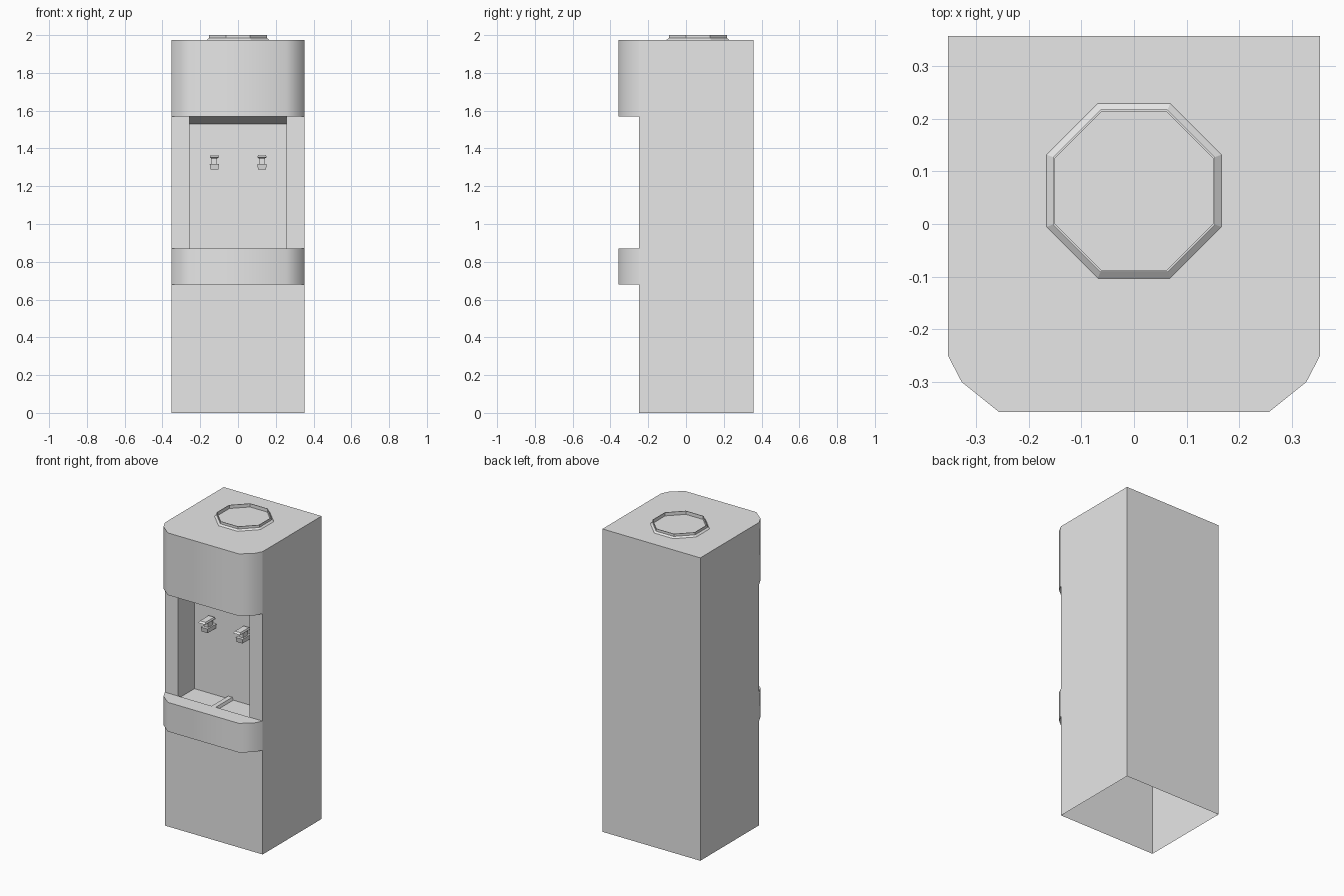
import bpy
import bmesh
import math

if "Cube" in bpy.data.objects:
    bpy.data.objects.remove(bpy.data.objects["Cube"])

grey = bpy.data.materials.new("light_grey")
grey.diffuse_color = (0.8, 0.8, 0.8, 1)
grey.use_nodes = True
grey.node_tree.nodes["Principled BSDF"].inputs["Base Color"].default_value = grey.diffuse_color

W, FRONT, BACK, TOP = 0.353, -0.25, 0.357, 1.975
TRAY_TOP, HOOD_LOW = 0.87, 1.57


def make(name, verts, faces, smooth=False):
    mesh = bpy.data.meshes.new(name)
    mesh.from_pydata(verts, [], faces)
    bm = bmesh.new()
    bm.from_mesh(mesh)
    bmesh.ops.recalc_face_normals(bm, faces=bm.faces)
    bm.to_mesh(mesh)
    bm.free()
    mesh.materials.append(grey)
    obj = bpy.data.objects.new(name, mesh)
    bpy.context.collection.objects.link(obj)
    if smooth:
        bpy.ops.object.select_all(action='DESELECT')
        obj.select_set(True)
        bpy.context.view_layer.objects.active = obj
        bpy.ops.object.shade_smooth_by_angle(angle=math.radians(45))
    return obj


def loft(name, rings, cap_start=True, cap_end=True, smooth=False):
    """Join equal-length closed rings of points with quads."""
    n = len(rings[0])
    verts = [p for r in rings for p in r]
    faces = [(k * n + i, k * n + (i + 1) % n, (k + 1) * n + (i + 1) % n, (k + 1) * n + i)
             for k in range(len(rings) - 1) for i in range(n)]
    if cap_start:
        faces.append(tuple(range(n)))
    if cap_end:
        faces.append(tuple(range(len(verts) - n, len(verts))))
    return make(name, verts, faces, smooth)


def rect(cx, hw, y0, y1, z):
    return [(cx - hw, y0, z), (cx + hw, y0, z), (cx + hw, y1, z), (cx - hw, y1, z)]


# cabinet: open underneath, with the dispensing alcove in its front
H, DEEP, FLOOR = 0.258, -0.08, 0.853
verts = rect(0, W, FRONT, BACK, 0) + rect(0, W, FRONT, BACK, TOP)      # 0-3, 4-7
verts += [(-H, FRONT, TRAY_TOP), (H, FRONT, TRAY_TOP),                 # 8-11 opening
          (H, FRONT, HOOD_LOW), (-H, FRONT, HOOD_LOW)]
verts += rect(0, H, FRONT, DEEP, FLOOR)                                # 12-15 floor
verts += [(H, DEEP, 1.53), (-H, DEEP, 1.53)]                           # 16-17 ceiling back
faces = [(1, 2, 6, 5), (2, 3, 7, 6), (3, 0, 4, 7), (4, 5, 6, 7),
         (0, 1, 9, 8), (1, 5, 10, 9), (5, 4, 11, 10), (4, 0, 8, 11),
         (8, 9, 13, 12), (12, 13, 14, 15), (15, 14, 16, 17), (17, 16, 10, 11),
         (9, 10, 16, 14, 13), (8, 12, 15, 17, 11)]
make("cabinet", verts, faces)

# bowed hood and drip shelf share one front outline
half = [(0.256, -0.357), (0.327, -0.30), (W, FRONT)]
outline = half + [(-x, y) for x, y in reversed(half)]


def bowed_block(name, z0, z1):
    n = len(outline)
    verts = [(x, y, z) for z in (z0, z1) for x, y in outline]
    faces = [(i, (i + 1) % n, n + (i + 1) % n, n + i) for i in range(n) if i != 2]
    faces += [tuple(range(n)), tuple(range(n, 2 * n))]
    make(name, verts, faces, True)


bowed_block("hood", HOOD_LOW, TOP)
bowed_block("drip_shelf", 0.68, TRAY_TOP)

# bar dividing the two drip pans
loft("pan_divider", [rect(0, 0.022, FRONT, DEEP, FLOOR),
                     rect(0, 0.015, FRONT, DEEP, TRAY_TOP)], cap_start=False)

# pair of taps: tapered spout, stem and push lever
for side, x in (("left", -0.125), ("right", 0.127)):
    loft(side + "_tap_spout", [rect(x, 0.021, -0.165, DEEP, 1.288),
                               rect(x, 0.025, -0.17, DEEP, 1.318)])
    loft(side + "_tap_stem", [rect(x, 0.015, -0.15, -0.10, 1.318),
                              rect(x, 0.015, -0.15, -0.10, 1.35)])
    loft(side + "_tap_lever", [rect(x, 0.016, -0.18, -0.10, 1.347),
                               rect(x, 0.025, -0.195, -0.09, 1.355),
                               rect(x, 0.020, -0.185, -0.095, 1.366)])


# octagonal bottle collar with flared foot
def octagon(apothem, z):
    r = apothem / math.cos(math.pi / 8)
    return [(r * math.cos(a), 0.063 + r * math.sin(a), z)
            for a in (math.pi / 8 + i * math.pi / 4 for i in range(8))]


loft("bottle_collar", [octagon(0.166, TOP), octagon(0.154, 1.984), octagon(0.154, 2.0),
                       octagon(0.150, 2.0), octagon(0.150, 1.978)], cap_start=False)
